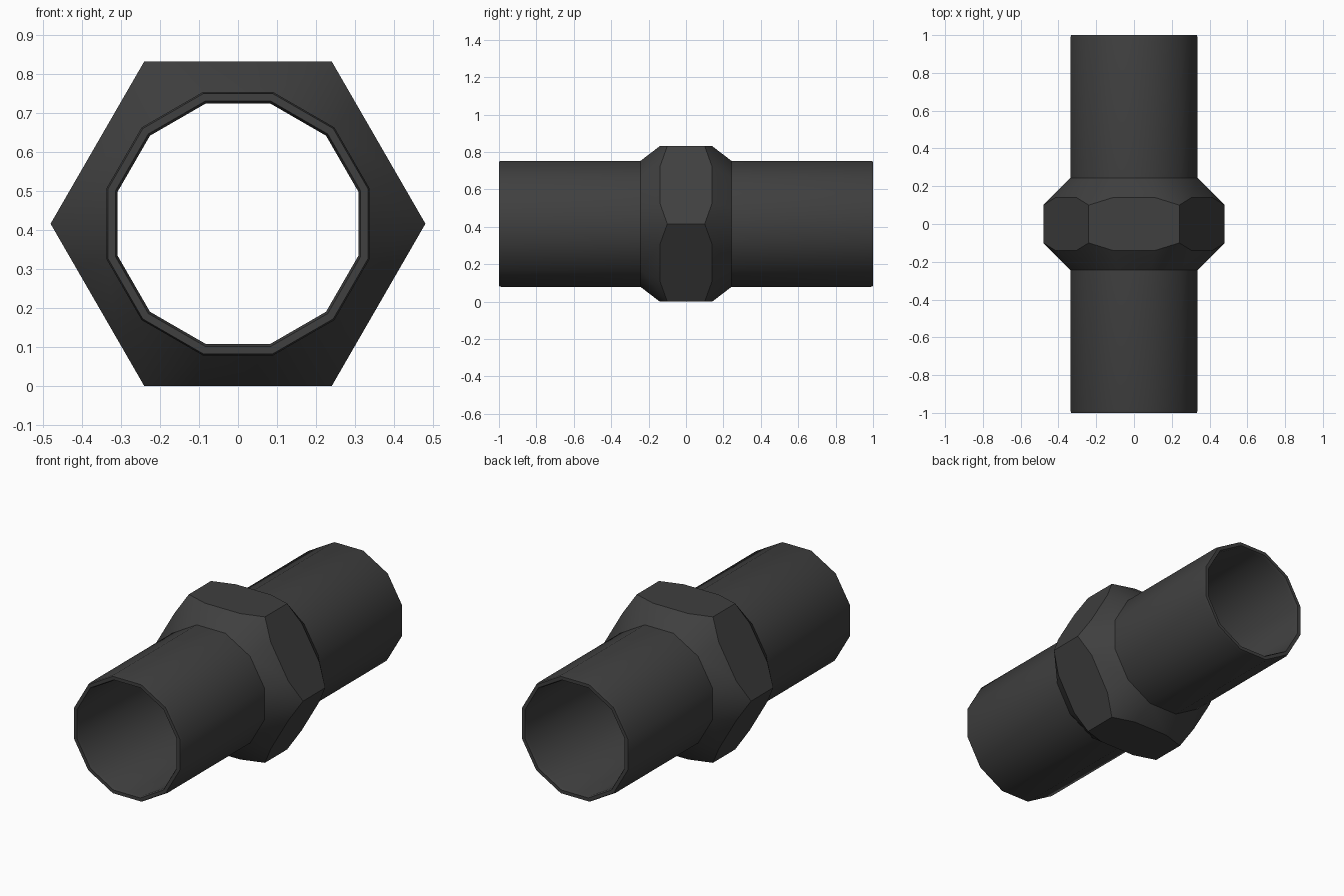
import bpy, bmesh
from math import cos, sin, pi, radians

if "Cube" in bpy.data.objects:
    bpy.data.objects.remove(bpy.data.objects["Cube"])

APOTHEM = 0.4157   # nut: centre to flat
CZ = APOTHEM       # axis height, nut rests on z = 0

mat = bpy.data.materials.new("dark_metal")
mat.diffuse_color = (0.05, 0.05, 0.05, 1)
mat.use_nodes = True
mat.node_tree.nodes["Principled BSDF"].inputs["Base Color"].default_value = mat.diffuse_color


def ring(bm, sides, apothem, y, flat_up=True):
    """Polygon around the y axis, with a flat facing up."""
    r = apothem / cos(pi / sides)
    return [bm.verts.new((r * cos(a), y, CZ + r * sin(a)))
            for a in (pi / 2 + (i + 0.5) * 2 * pi / sides for i in range(sides))]


def finish(bm, name):
    mesh = bpy.data.meshes.new(name)
    bm.to_mesh(mesh)
    bm.free()
    ob = bpy.data.objects.new(name, mesh)
    bpy.context.collection.objects.link(ob)
    mesh.materials.append(mat)
    bpy.ops.object.select_all(action='DESELECT')
    ob.select_set(True)
    bpy.context.view_layer.objects.active = ob
    bpy.ops.object.shade_smooth_by_angle(angle=radians(31))
    return ob


# Pipe: outer wall, bevelled lip and through bore, open where the nut covers it
half = [(0.337, 0.243), (0.337, 0.985), (0.333, 1.0), (0.314, 1.0), (0.308, 0.985)]
profile = half + [(r, -y) for r, y in reversed(half)]
bm = bmesh.new()
rings = [ring(bm, 12, r, y) for r, y in profile]
for a, b in zip(rings, rings[1:]):
    for i in range(12):
        j = (i + 1) % 12
        bm.faces.new((a[i], b[i], b[j], a[j]))
# inward/outward direction fixed from the first outer face
bm.normal_update()
f = bm.faces[:][0]
c = f.calc_center_median()
if f.normal.x * c.x + f.normal.z * (c.z - CZ) < 0:
    bmesh.ops.reverse_faces(bm, faces=bm.faces[:])
finish(bm, "pipe")

# Hex nut: hexagonal belt, clipped corners and 12-sided tapered shoulders
bm = bmesh.new()
for s in (-1, 1):
    ring(bm, 6, APOTHEM, s * 0.10)
    ring(bm, 12, APOTHEM, s * 0.14)
    ring(bm, 12, 0.337, s * 0.243)
bmesh.ops.convex_hull(bm, input=bm.verts[:])
bmesh.ops.dissolve_limit(bm, angle_limit=radians(1), verts=bm.verts[:], edges=bm.edges[:])
bmesh.ops.recalc_face_normals(bm, faces=bm.faces[:])
bm.normal_update()
# open the ends for the pipe
caps = [f for f in bm.faces if abs(f.normal.y) > 0.99]
bmesh.ops.delete(bm, geom=caps, context='FACES')
finish(bm, "hex_nut")
